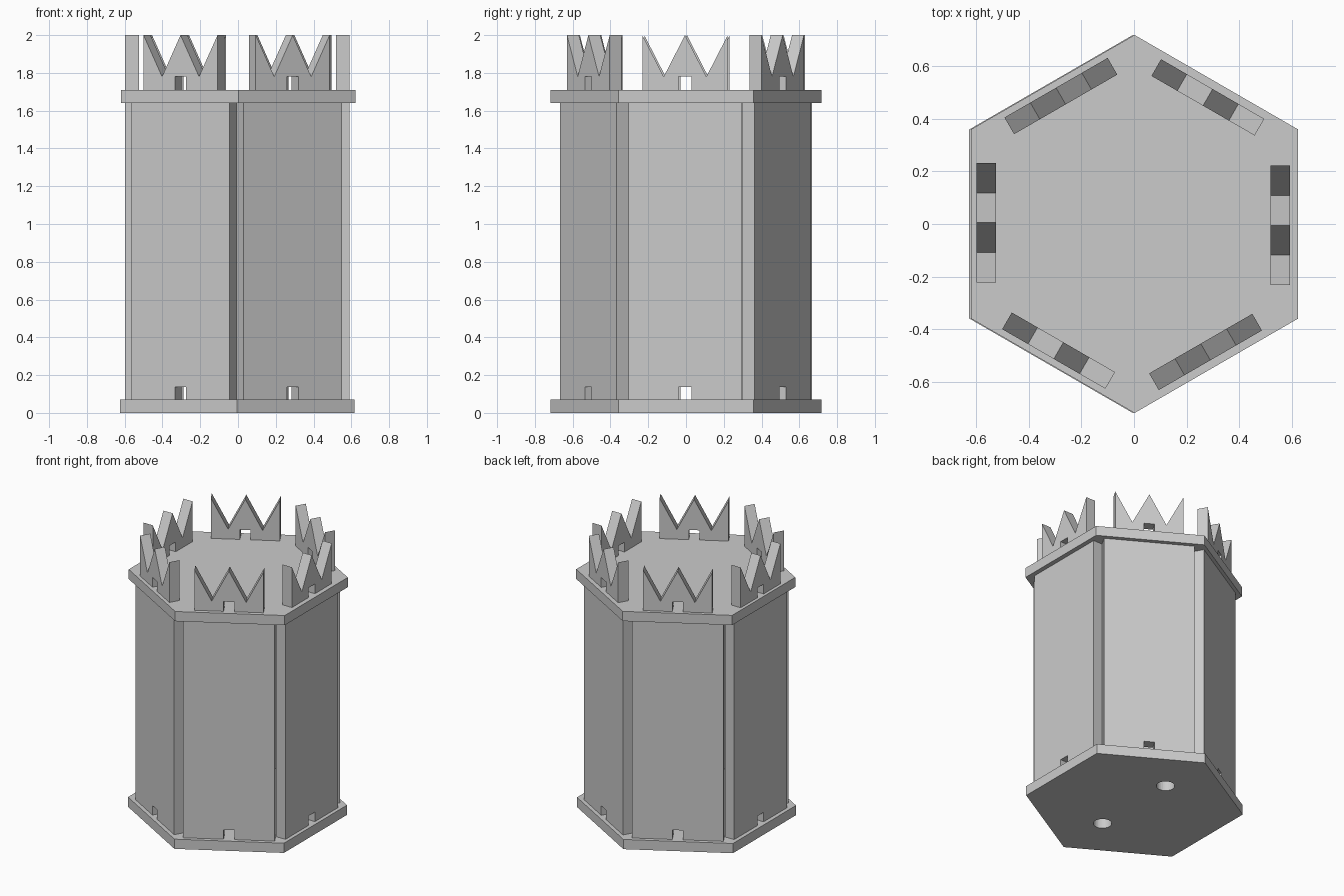
import bpy
import bmesh
from math import radians
from mathutils import Matrix

if "Cube" in bpy.data.objects:
    bpy.data.objects.remove(bpy.data.objects["Cube"])

PLATE_R = 0.717            # hexagon corner radius
PLATE_T = 0.07             # plate thickness
TOP_Z = 1.64               # underside of the upper plate
OUTER, THICK = 0.594, 0.073  # wall face distance and thickness
MID = -0.005               # sideways offset of each panel


def add_object(name, bm):
    mesh = bpy.data.meshes.new(name)
    bmesh.ops.recalc_face_normals(bm, faces=bm.faces)
    bm.to_mesh(mesh)
    bm.free()
    obj = bpy.data.objects.new(name, mesh)
    bpy.context.collection.objects.link(obj)
    return obj


def prism(name, sides, radius, z0, z1, x=0, y=0, turn=0):
    bm = bmesh.new()
    mat = Matrix.Translation((x, y, (z0 + z1) / 2)) @ Matrix.Rotation(radians(turn), 4, 'Z')
    bmesh.ops.create_cone(bm, cap_ends=True, segments=sides, radius1=radius,
                          radius2=radius, depth=z1 - z0, matrix=mat)
    return add_object(name, bm)


def hexagon(name, z, x):
    # corners of the cone primitive start on the y axis
    obj = prism(name, 6, PLATE_R, z, z + PLATE_T, x)
    return obj


def panel(name, profile, angle):
    # extrude a (sideways, height) outline inward, then turn it to its side
    bm = bmesh.new()
    verts = [bm.verts.new((OUTER, MID + t, z)) for t, z in profile]
    face = bm.faces.new(verts)
    ext = bmesh.ops.extrude_face_region(bm, geom=[face])
    moved = [v for v in ext["geom"] if isinstance(v, bmesh.types.BMVert)]
    bmesh.ops.translate(bm, verts=moved, vec=(-THICK, 0, 0))
    bmesh.ops.rotate(bm, verts=bm.verts, matrix=Matrix.Rotation(radians(angle), 3, 'Z'))
    bmesh.ops.translate(bm, verts=bm.verts, vec=(-0.003, 0, 0))
    return add_object(name, bm)


def notch(z):
    # peg notch in the lower edge of a panel
    return [(-0.035, z), (-0.035, z + 0.07), (0.035, z + 0.07), (0.035, z)]


# Upper and lower plates
base = hexagon("base_plate", 0, -0.004)
hexagon("top_plate", TOP_Z, 0.002)

# Two round holes through the base
for s in (-1, 1):
    cutter = prism("hole_cutter", 32, 0.06, -0.1, 0.2, 0, s * 0.32)
    cutter.hide_render = True
    mod = base.modifiers.new("hole", 'BOOLEAN')
    mod.object = cutter
    mod.operation = 'DIFFERENCE'
    mod.solver = 'EXACT'
    bpy.context.view_layer.objects.active = base
    bpy.ops.object.modifier_apply(modifier=mod.name)
    bpy.data.objects.remove(cutter)

# Six wall panels, each with a pointed crown above the top plate
crown_z = TOP_Z + PLATE_T
wall = [(-0.3, PLATE_T)] + notch(PLATE_T - 0.002) + [(0.3, PLATE_T), (0.3, TOP_Z), (-0.3, TOP_Z)]
crown = [(-0.226, crown_z)] + notch(crown_z) + [
    (0.226, crown_z), (0.226, 2.0), (0.113, 1.78), (0, 2.0), (-0.113, 1.78), (-0.226, 2.0)]
for i in range(6):
    panel(f"wall_panel_{i + 1}", wall, 60 * i)
    panel(f"crown_{i + 1}", crown, 60 * i)
